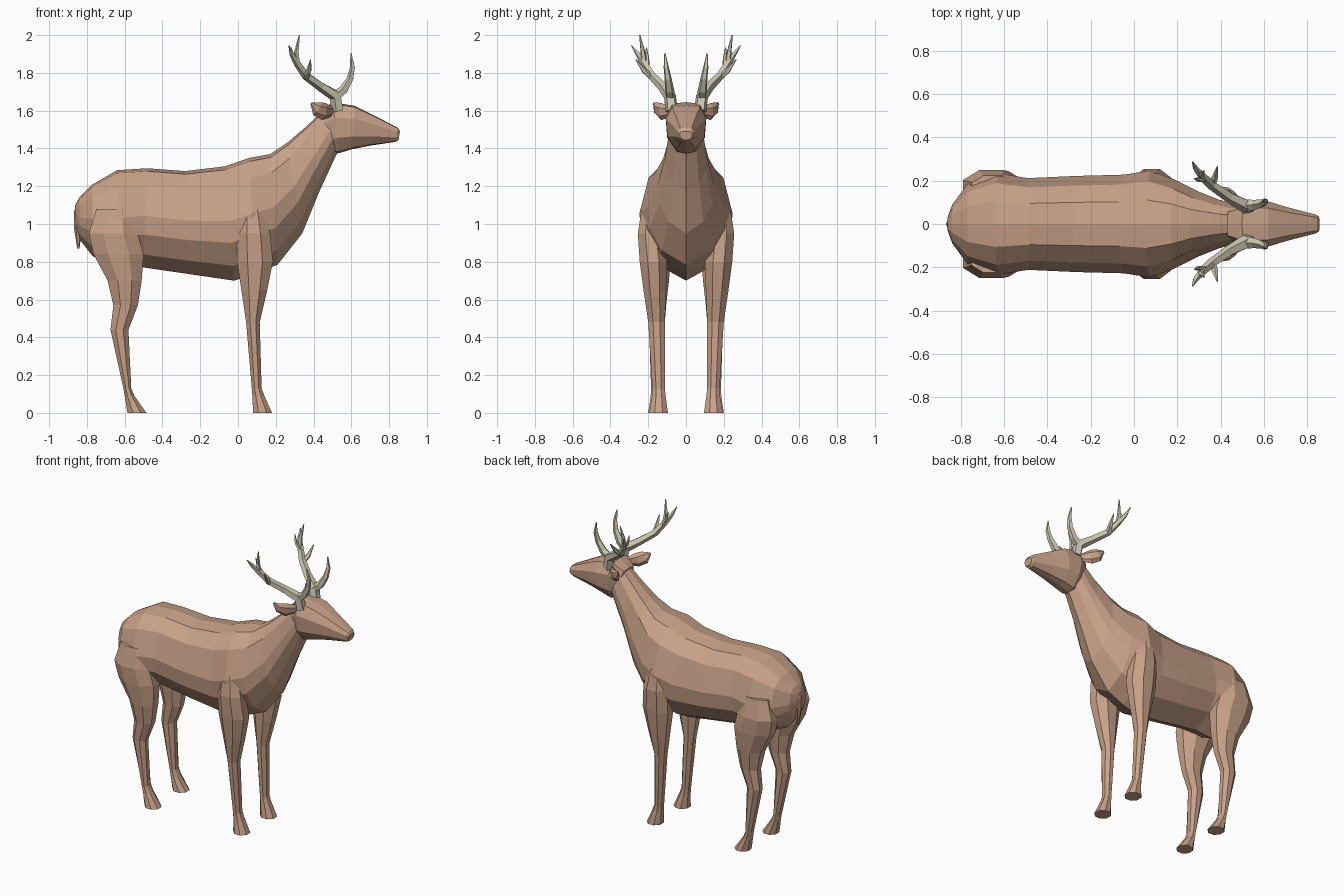
import bpy, bmesh, math
from mathutils import Vector


def material(name, rgb):
    m = bpy.data.materials.new(name)
    m.diffuse_color = (*rgb, 1)
    return m


HIDE = material("hide", (0.58, 0.36, 0.25))
HORN = material("horn", (0.62, 0.58, 0.45))


def loft(bm, rings):
    """Skin a list of equal-sized point rings and cap both ends."""
    vs = [[bm.verts.new(p) for p in r] for r in rings]
    n = len(vs[0])
    for a, b in zip(vs, vs[1:]):
        for i in range(n):
            bm.faces.new((a[i], a[(i + 1) % n], b[(i + 1) % n], b[i]))
    bm.faces.new(vs[0])
    bm.faces.new(vs[-1][::-1])


def finish(name, bm, mat, mirror=False):
    bmesh.ops.recalc_face_normals(bm, faces=bm.faces)
    me = bpy.data.meshes.new(name)
    bm.to_mesh(me)
    bm.free()
    me.materials.append(mat)
    ob = bpy.data.objects.new(name, me)
    bpy.context.collection.objects.link(ob)
    if mirror:
        mod = ob.modifiers.new("mirror", 'MIRROR')
        mod.use_axis = (False, True, False)
        mod.use_mirror_merge = False
    return ob


def section(top, bottom, half, profile):
    """Symmetric ring between a top and a bottom point of the centre plane."""
    def pt(w, t, s):
        return (top[0] + (bottom[0] - top[0]) * t, s * w * half,
                top[1] + (bottom[1] - top[1]) * t)
    right = [pt(w, t, 1) for w, t in profile]
    left = [pt(w, t, -1) for w, t in profile[-2:0:-1]]
    return right + left


def trunk(name, stations, profile):
    bm = bmesh.new()
    loft(bm, [section((a, b), (c, d), h, profile) for a, b, c, d, h in stations])
    finish(name, bm, HIDE)


def leg(name, levels):
    """Octagonal limb from levels of z, x range and y range."""
    bm = bmesh.new()
    rings = []
    for z, x0, x1, y0, y1 in levels:
        k = 0.5 / math.cos(math.pi / 8)
        angs = [math.pi / 8 + i * math.pi / 4 for i in range(8)]
        rings.append([((x0 + x1) / 2 + (x1 - x0) * k * math.cos(a),
                       (y0 + y1) / 2 + (y1 - y0) * k * math.sin(a), z) for a in angs])
    loft(bm, rings)
    finish(name, bm, HIDE, True)


def tube(bm, path, sides=5, flat=1.0):
    """Tapering tube through (x, y, z, radius) points."""
    pts = [Vector(p[:3]) for p in path]
    rings = []
    for i, p in enumerate(pts):
        d = (pts[min(i + 1, len(pts) - 1)] - pts[max(i - 1, 0)]).normalized()
        u = d.cross(Vector((0, 1, 0))).normalized()
        v = d.cross(u)
        r = path[i][3]
        rings.append([p + u * r * math.cos(a) + v * r * flat * math.sin(a)
                      for a in (2 * math.pi * k / sides for k in range(sides))])
    loft(bm, rings)


# Torso and neck
trunk("body_and_neck", [
    (-0.862, 1.10, -0.862, 1.00, 0.03),
    (-0.84, 1.14, -0.84, 0.92, 0.09),
    (-0.77, 1.21, -0.77, 0.83, 0.185),
    (-0.64, 1.285, -0.62, 0.76, 0.235),
    (-0.48, 1.295, -0.50, 0.77, 0.212),
    (-0.28, 1.28, -0.26, 0.735, 0.222),
    (-0.07, 1.305, -0.02, 0.70, 0.228),
    (0.06, 1.35, 0.09, 0.735, 0.247),
    (0.17, 1.37, 0.21, 0.785, 0.205),
    (0.26, 1.43, 0.34, 0.95, 0.15),
    (0.36, 1.515, 0.43, 1.17, 0.112),
    (0.44, 1.59, 0.52, 1.365, 0.09),
    (0.50, 1.61, 0.56, 1.42, 0.08)],
    [(0, 0), (0.45, 0.03), (0.8, 0.17), (1, 0.48), (0.94, 0.67), (0.62, 0.87), (0, 1)])

# Head and muzzle
trunk("head", [
    (0.43, 1.595, 0.49, 1.38, 0.075),
    (0.50, 1.645, 0.535, 1.375, 0.108),
    (0.62, 1.625, 0.60, 1.395, 0.106),
    (0.71, 1.58, 0.70, 1.415, 0.078),
    (0.845, 1.51, 0.835, 1.435, 0.043),
    (0.857, 1.49, 0.85, 1.445, 0.034)],
    [(0, 0), (0.7, 0.03), (1, 0.3), (0.92, 0.7), (0.45, 0.97), (0, 1)])

# Legs
leg("front_legs", [
    (1.08, 0.01, 0.14, 0.12, 0.235), (0.95, -0.005, 0.17, 0.12, 0.255),
    (0.80, -0.005, 0.185, 0.10, 0.245), (0.65, 0.018, 0.155, 0.105, 0.225),
    (0.48, 0.043, 0.115, 0.112, 0.20), (0.13, 0.073, 0.125, 0.112, 0.178),
    (0.09, 0.076, 0.14, 0.108, 0.18), (0, 0.08, 0.18, 0.095, 0.195)])
leg("hind_legs", [
    (1.08, -0.75, -0.56, 0.11, 0.225), (0.95, -0.79, -0.53, 0.09, 0.25),
    (0.84, -0.765, -0.50, 0.08, 0.243), (0.70, -0.69, -0.51, 0.09, 0.225),
    (0.57, -0.66, -0.53, 0.105, 0.205), (0.44, -0.675, -0.58, 0.115, 0.195),
    (0.13, -0.607, -0.565, 0.115, 0.185), (0.09, -0.6, -0.548, 0.11, 0.187),
    (0, -0.585, -0.485, 0.10, 0.20)])

# Ears
bm = bmesh.new()
tube(bm, [(0.50, 0.08, 1.595, 0.025), (0.455, 0.13, 1.595, 0.046),
          (0.42, 0.155, 1.61, 0.04), (0.388, 0.172, 1.64, 0.006)], 6, 0.45)
finish("ears", bm, HIDE, True)

# Tail
bm = bmesh.new()
tube(bm, [(-0.82, 0, 1.13, 0.02), (-0.845, 0, 1.06, 0.025),
          (-0.847, 0, 0.97, 0.02), (-0.845, 0, 0.87, 0.006)], 6, 1.4)
finish("tail", bm, HIDE)

# Antlers: main beam, brow tine and upper tines
bm = bmesh.new()
for path in (
    [(0.53, 0.075, 1.60, 0.034), (0.515, 0.085, 1.68, 0.034), (0.44, 0.125, 1.727, 0.026),
     (0.36, 0.18, 1.785, 0.023), (0.315, 0.22, 1.85, 0.02), (0.285, 0.255, 1.90, 0.013),
     (0.27, 0.288, 1.945, 0.003)],
    [(0.51, 0.085, 1.67, 0.03), (0.56, 0.088, 1.71, 0.025), (0.595, 0.095, 1.77, 0.019),
     (0.607, 0.105, 1.83, 0.014), (0.598, 0.112, 1.905, 0.003)],
    [(0.36, 0.18, 1.775, 0.018), (0.375, 0.22, 1.81, 0.015), (0.385, 0.265, 1.87, 0.003)],
    [(0.315, 0.22, 1.84, 0.017), (0.31, 0.228, 1.91, 0.013), (0.325, 0.245, 2.0, 0.003)],
    [(0.33, 0.205, 1.83, 0.014), (0.295, 0.205, 1.88, 0.01), (0.28, 0.21, 1.935, 0.003)],
):
    tube(bm, path)
finish("antlers", bm, HORN, True)
